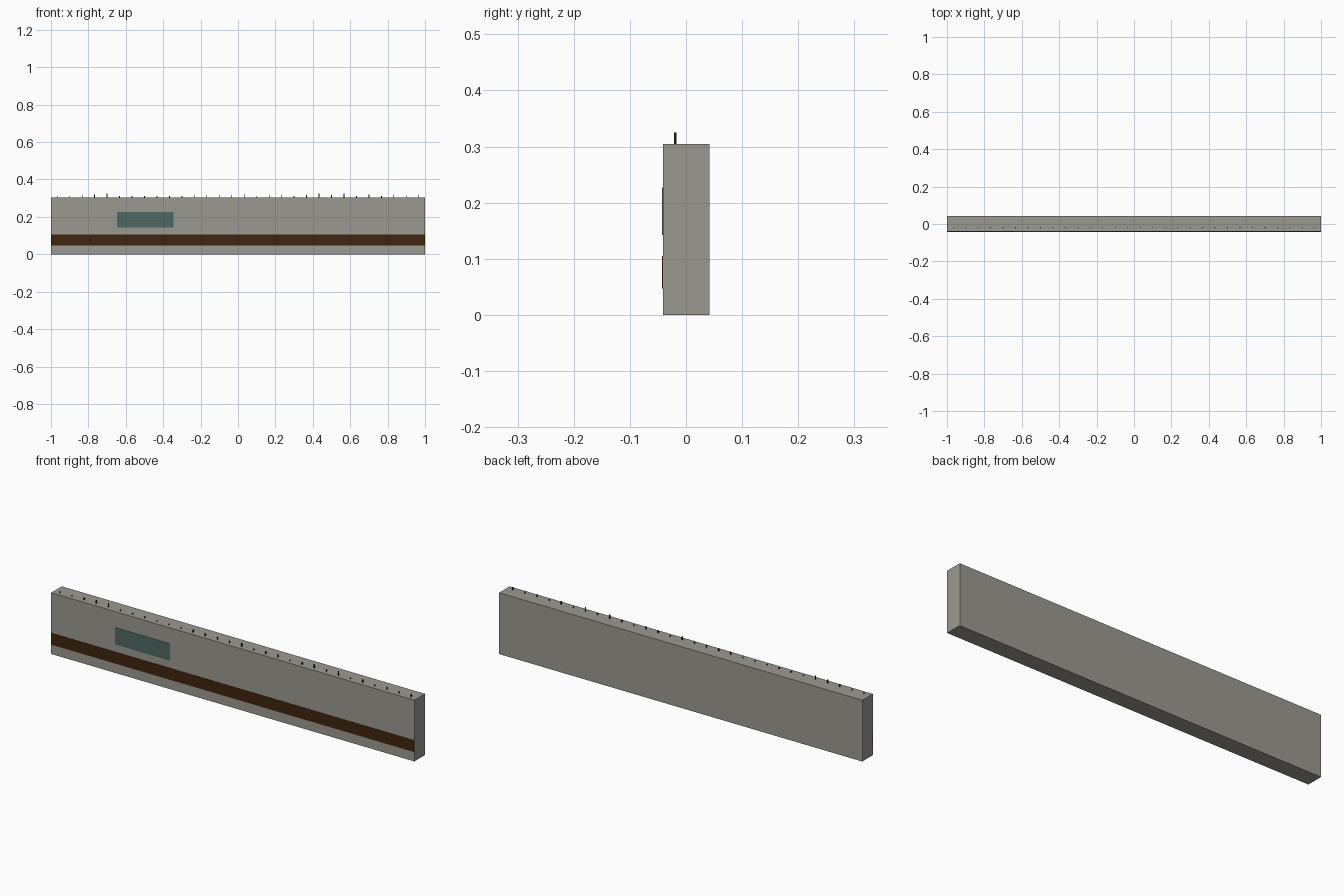
import bpy, bmesh
from mathutils import Matrix, Vector

if "Cube" in bpy.data.objects:
    bpy.data.objects.remove(bpy.data.objects["Cube"])


def material(name, rgb):
    m = bpy.data.materials.new(name)
    m.diffuse_color = (*rgb, 1)
    m.use_nodes = True
    m.node_tree.nodes["Principled BSDF"].inputs["Base Color"].default_value = m.diffuse_color
    return m


def boxes(name, extents, mat):
    """One object made of boxes, each given by its low and high corner."""
    bm = bmesh.new()
    for lo, hi in extents:
        lo, hi = Vector(lo), Vector(hi)
        place = Matrix.Translation((lo + hi) / 2) @ Matrix.Diagonal((*(hi - lo), 1))
        bmesh.ops.create_cube(bm, size=1, matrix=place)
    mesh = bpy.data.meshes.new(name)
    bm.to_mesh(mesh)
    bm.free()
    mesh.materials.append(mat)
    ob = bpy.data.objects.new(name, mesh)
    bpy.context.collection.objects.link(ob)
    return ob


concrete = material("concrete grey", (0.33, 0.32, 0.28))
rust = material("dark rust brown", (0.052, 0.018, 0.005))
teal = material("faded teal", (0.075, 0.14, 0.125))
iron = material("dark iron", (0.02, 0.014, 0.009))

FRONT, BACK, TOP = -0.041, 0.042, 0.305

# Wall slab
boxes("wall", [((-1, FRONT, 0), (1, BACK, TOP))], concrete)

# Painted band and patch, thin plates on the front
boxes("band", [((-1, FRONT - 0.0015, 0.047), (1, FRONT + 0.001, 0.105))], rust)
boxes("patch", [((-0.648, FRONT - 0.0015, 0.142), (-0.346, FRONT + 0.001, 0.227))], teal)

# Row of spikes along the top, uneven heights
COUNT, HALF, SPIKE_Y = 30, 0.002, -0.019
tall = {2: 12, 3: 16, 4: 19, 11: 12, 12: 12, 13: 12, 14: 11, 15: 18, 17: 12, 18: 16,
        20: 12, 21: 20, 22: 12, 23: 20, 25: 15, 27: 15, 28: 10, 29: 14}
spikes = []
for i in range(COUNT):
    x = -1 + (i + 0.5) * 2 / COUNT
    height = tall.get(i, 6) / 1000
    spikes.append(((x - HALF, SPIKE_Y - HALF, TOP - 0.004),
                   (x + HALF, SPIKE_Y + HALF, TOP + height)))
boxes("top_spikes", spikes, iron)
